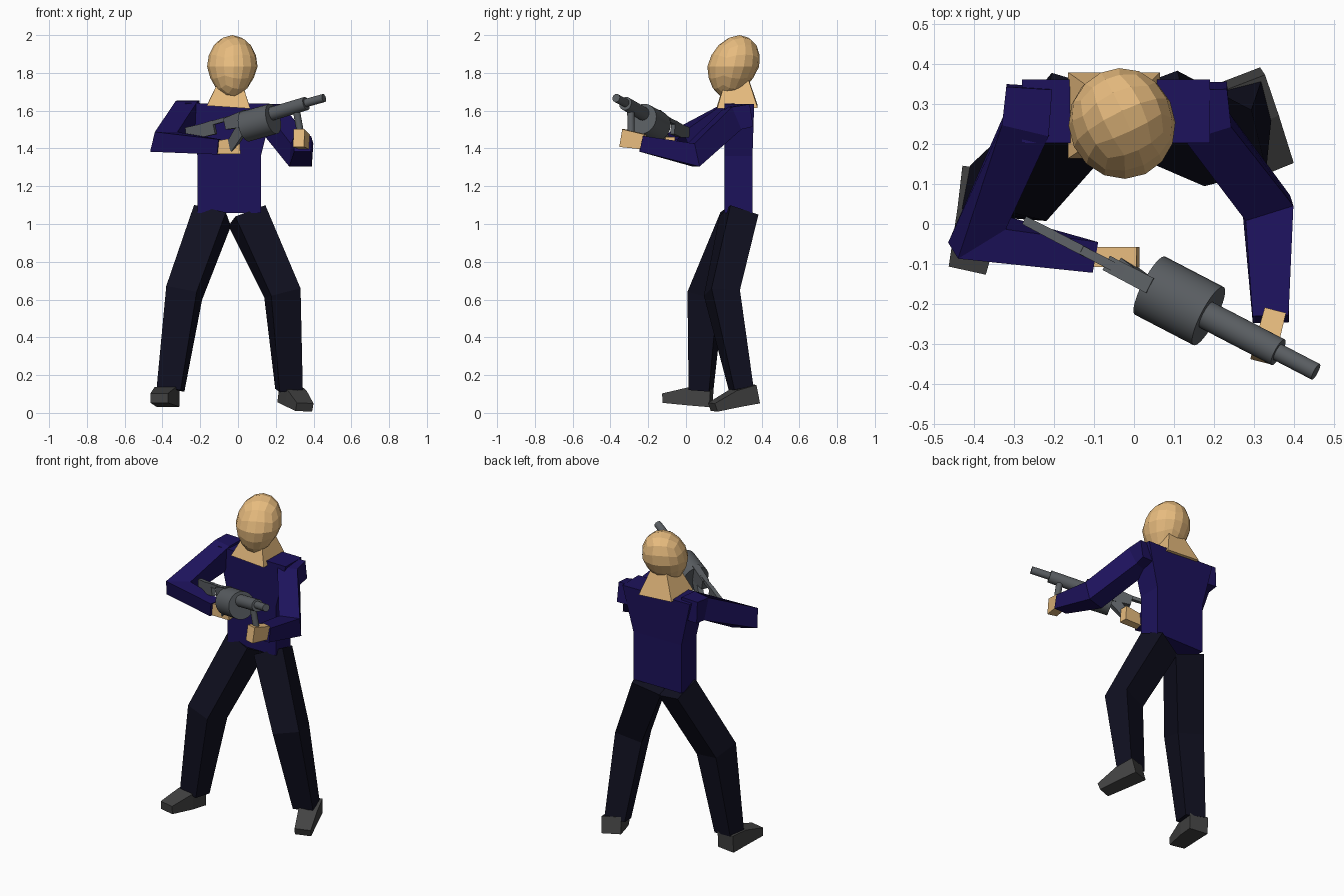
import bpy, bmesh, math
from mathutils import Vector as V, Matrix

if "Cube" in bpy.data.objects:
    bpy.data.objects.remove(bpy.data.objects["Cube"])


def material(name, rgb):
    m = bpy.data.materials.new(name)
    m.diffuse_color = (*rgb, 1)
    m.use_nodes = True
    m.node_tree.nodes["Principled BSDF"].inputs["Base Color"].default_value = m.diffuse_color
    return m


SHIRT = material("navy_cloth", (0.012, 0.006, 0.105))
PANTS = material("dark_cloth", (0.005, 0.005, 0.014))
SKIN = material("skin", (0.80, 0.50, 0.21))
SHOE = material("shoe_grey", (0.055, 0.055, 0.055))
METAL = material("gun_metal", (0.10, 0.11, 0.12))


def finish(name, bm, mat):
    bmesh.ops.recalc_face_normals(bm, faces=bm.faces)
    me = bpy.data.meshes.new(name)
    bm.to_mesh(me)
    bm.free()
    me.materials.append(mat)
    ob = bpy.data.objects.new(name, me)
    bpy.context.collection.objects.link(ob)
    return ob


def loft(name, rings, hint, mat):
    """Box limb through rings of (centre, size along hint, size across)."""
    bm = bmesh.new()
    pts = [V(r[0]) for r in rings]
    segs = [(b - a).normalized() for a, b in zip(pts, pts[1:])]
    loops = []
    for i, (p, w, d) in enumerate(rings):
        t = (segs[max(i - 1, 0)] + segs[min(i, len(segs) - 1)]).normalized()
        across = t.cross(V(hint)).normalized()
        side = across.cross(t)
        loops.append([bm.verts.new(pts[i] + side * sx * w / 2 + across * sy * d / 2)
                      for sx, sy in ((-1, -1), (1, -1), (1, 1), (-1, 1))])
    for a, b in zip(loops, loops[1:]):
        for k in range(4):
            bm.faces.new((a[k], a[(k + 1) % 4], b[(k + 1) % 4], b[k]))
    bm.faces.new(loops[0])
    bm.faces.new(loops[-1])
    return finish(name, bm, mat)


def tube(name, a, b, r, n=32):
    """Cylinder between two points."""
    bm = bmesh.new()
    d = b - a
    m = Matrix.Translation((a + b) / 2) @ d.to_track_quat('Z', 'Y').to_matrix().to_4x4()
    bmesh.ops.create_cone(bm, cap_ends=True, segments=n, radius1=r, radius2=r,
                          depth=d.length, matrix=m)
    return finish(name, bm, METAL)


X, Z = (1, 0, 0), (0, 0, 1)

# Head: rounded grid cube, narrowed and pushed forward at the chin
bm = bmesh.new()
bmesh.ops.create_cube(bm, size=2)
bmesh.ops.subdivide_edges(bm, edges=bm.edges[:], cuts=3, use_grid_fill=True)
turn = Matrix.Rotation(math.radians(25), 3, 'Z')
for v in bm.verts:
    c = V([math.tan(k * math.pi / 4) for k in v.co]).normalized()
    f = 1 + 0.22 * min(c.z, 0)
    c = turn @ V((c.x * 0.133 * f, c.y * 0.138 * f, c.z * 0.167))
    v.co = c + V((-0.03 + 0.03 * min(c.z, 0), 0.25 + 0.2 * c.z, 1.833))
finish("head", bm, SKIN)

# Neck and torso
loft("neck", [((-0.05, 0.272, 1.62), 0.23, 0.215), ((-0.04, 0.27, 1.77), 0.11, 0.12)], X, SKIN)
loft("torso", [((-0.047, 0.278, 1.057), 0.335, 0.148),
               ((-0.047, 0.278, 1.36), 0.335, 0.148),
               ((-0.045, 0.282, 1.637), 0.47, 0.158)], X, SHIRT)

# Legs
loft("right_leg", [((-0.135, 0.28, 1.045), 0.18, 0.165),
                   ((-0.285, 0.105, 0.635), 0.168, 0.165),
                   ((-0.357, 0.08, 0.125), 0.13, 0.11)], (0.98, -0.18, 0), PANTS)
loft("left_leg", [((0.047, 0.28, 1.045), 0.18, 0.16),
                  ((0.235, 0.19, 0.635), 0.165, 0.155),
                  ((0.270, 0.293, 0.125), 0.125, 0.105)], (0.97, 0.24, 0), PANTS)

# Feet: wedges from heel to toe
loft("right_foot", [((-0.37, 0.135, 0.083), 0.12, 0.105),
                    ((-0.385, 0.03, 0.088), 0.115, 0.098),
                    ((-0.417, -0.115, 0.078), 0.095, 0.05)], (0.98, -0.18, 0), SHOE)
loft("left_foot", [((0.268, 0.362, 0.102), 0.115, 0.10),
                   ((0.305, 0.262, 0.078), 0.11, 0.09),
                   ((0.352, 0.142, 0.03), 0.095, 0.046)], (0.945, 0.32, -0.06), SHOE)

# Arms
loft("right_arm", [((-0.262, 0.343, 1.59), 0.13, 0.115),
                   ((-0.268, 0.25, 1.585), 0.135, 0.12),
                   ((-0.393, -0.03, 1.435), 0.115, 0.14),
                   ((-0.10, -0.083, 1.408), 0.08, 0.078)], Z, SHIRT)
loft("left_arm", [((0.175, 0.345, 1.575), 0.12, 0.115),
                  ((0.178, 0.25, 1.56), 0.13, 0.12),
                  ((0.335, 0.04, 1.365), 0.125, 0.125),
                  ((0.342, -0.238, 1.425), 0.085, 0.09)], Z, SHIRT)

# Hands
loft("right_hand", [((-0.12, -0.082, 1.405), 0.07, 0.05),
                    ((0.01, -0.083, 1.415), 0.09, 0.052)], Z, SKIN)
loft("left_hand", [((0.352, -0.222, 1.435), 0.08, 0.055),
                   ((0.322, -0.338, 1.455), 0.095, 0.06)], Z, SKIN)

# Gun frame: distance behind the muzzle and height above the bore
MUZZLE = V((0.455, -0.37, 1.667))
u = V((0.725, -0.377, 0.2)).normalized()
up = u.cross(V(Z)).normalized().cross(u)


def g(t, h):
    return MUZZLE - u * t + up * h


tube("muzzle", g(0.0, 0), g(0.13, 0), 0.022)
tube("barrel_sleeve", g(0.11, -0.003), g(0.36, -0.008), 0.036)
tube("drum", g(0.32, -0.035), g(0.49, -0.035), 0.082)
tube("front_grip", g(0.175, -0.01), V((0.34, -0.29, 1.43)), 0.019, 16)
loft("receiver", [(g(0.47, 0.005), 0.09, 0.042), (g(0.60, 0.005), 0.06, 0.04)], up, METAL)
loft("rear_grip", [(g(0.50, -0.03), 0.035, 0.06), (V((-0.045, -0.09, 1.40)), 0.03, 0.05)],
     u.cross(up), METAL)
loft("stock_bar", [(g(0.48, 0.03), 0.022, 0.024), (g(0.70, 0.03), 0.022, 0.022)], up, METAL)
loft("stock_plate", [(g(0.67, 0.005), 0.075, 0.024), (g(0.75, 0.005), 0.07, 0.024),
                     (g(0.84, 0.018), 0.052, 0.022)], up, METAL)

# Smooth the tubes, keep flat facets elsewhere
for ob in bpy.context.collection.objects:
    ob.select_set(ob.name in {"muzzle", "barrel_sleeve", "drum", "front_grip"})
bpy.context.view_layer.objects.active = bpy.data.objects["drum"]
bpy.ops.object.shade_smooth_by_angle()
